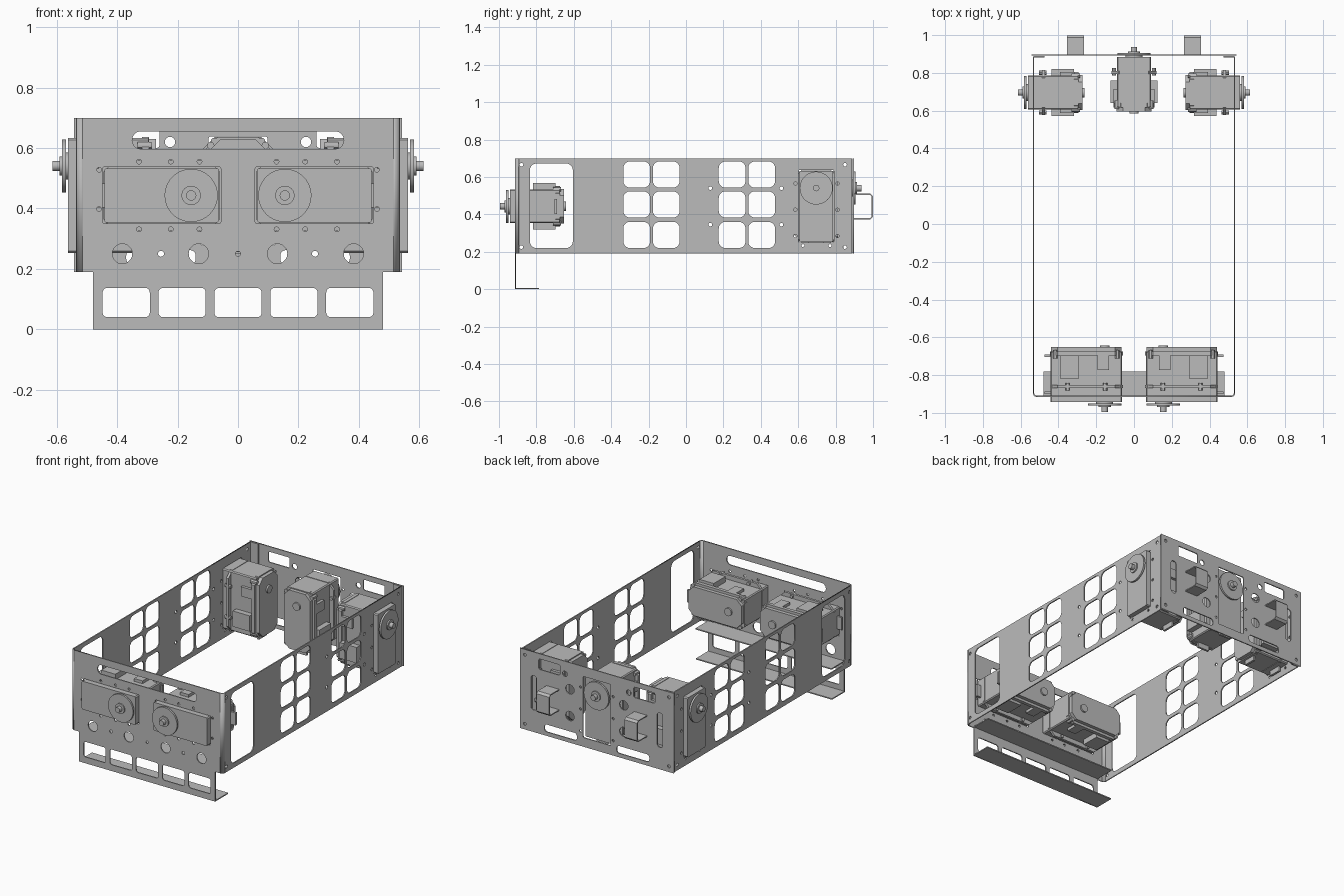
import bpy, bmesh
from math import cos, sin, pi, radians
from mathutils import Matrix, Vector

cube = bpy.data.objects.get("Cube")
if cube:
    bpy.data.objects.remove(cube, do_unlink=True)

grey = bpy.data.materials.new("plain grey")
grey.use_nodes = True
tone = (0.5, 0.5, 0.5, 1)
grey.diffuse_color = tone
grey.node_tree.nodes["Principled BSDF"].inputs["Base Color"].default_value = tone

X, Y, Z = Vector((1, 0, 0)), Vector((0, 1, 0)), Vector((0, 0, 1))
T = 0.007          # sheet thickness
LOW, TOP = 0.19, 0.70
SIDE, FRONT, BACK = 0.532, -0.912, 0.895
BEND = 0.018


def frame(a, b, c, loc):
    """Matrix whose local axes are a, b, c."""
    m = Matrix((a, b, c)).transposed().to_4x4()
    m.translation = loc
    return m


def add(name, mesh, matrix=None):
    obj = bpy.data.objects.new(name, mesh)
    bpy.context.collection.objects.link(obj)
    if matrix:
        obj.matrix_world = matrix
    if not mesh.materials:
        mesh.materials.append(grey)
    return obj


# ---- sheet metal helpers ----
def rounded(x0, x1, y0, y1, r):
    pts = []
    corners = [(x1 - r, y1 - r), (x0 + r, y1 - r), (x0 + r, y0 + r), (x1 - r, y0 + r)]
    for q, (cx, cy) in enumerate(corners):
        for i in range(6):
            a = (q + i / 5) * pi / 2
            pts.append((cx + r * cos(a), cy + r * sin(a)))
    return pts


def circle(x, y, r, n=20):
    return [(x + r * cos(2 * pi * i / n), y + r * sin(2 * pi * i / n)) for i in range(n)]


def both(holes):
    """Holes plus their mirror images across the local vertical axis."""
    return holes + [[(-x, y) for x, y in h] for h in holes]


def panel(name, outline, holes, matrix):
    curve = bpy.data.curves.new(name, "CURVE")
    curve.dimensions, curve.fill_mode, curve.extrude = "2D", "BOTH", T / 2
    for pts in [outline] + holes:
        s = curve.splines.new("POLY")
        s.points.add(len(pts) - 1)
        for p, (x, y) in zip(s.points, pts):
            p.co = (x, y, 0, 1)
        s.use_cyclic_u = True
    temp = bpy.data.objects.new(name + "_curve", curve)
    bpy.context.collection.objects.link(temp)
    dg = bpy.context.evaluated_depsgraph_get()
    mesh = bpy.data.meshes.new_from_object(temp.evaluated_get(dg))
    bpy.data.objects.remove(temp, do_unlink=True)
    return add(name, mesh, matrix)


def strip(name, pts, sweep):
    """Bent strip: a path of points swept along a vector and thickened."""
    bm = bmesh.new()
    rows = [(bm.verts.new(p), bm.verts.new(Vector(p) + sweep)) for p in pts]
    for (a, b), (c, d) in zip(rows, rows[1:]):
        bm.faces.new((a, c, d, b))
    mesh = bpy.data.meshes.new(name)
    bm.to_mesh(mesh)
    bm.free()
    obj = add(name, mesh)
    mod = obj.modifiers.new("thickness", "SOLIDIFY")
    mod.thickness, mod.offset = T, 0
    return obj


def servo_screws(cx, cz, sx):
    """Screw holes round an opening lying along x; sx points to the shaft end."""
    holes = [circle(cx + sx * u, cz + v, 0.008, 10)
             for u in (-0.075, 0.03, 0.125) for v in (-0.112, 0.112)]
    return holes + [circle(cx - sx * 0.207, cz + v, 0.008, 10) for v in (-0.045, 0.085)]


# ---- front panel with lower lip ----
e = SIDE - BEND
outline = [(-0.48, 0), (0.48, 0), (0.48, LOW), (e, LOW), (e, TOP), (-e, TOP), (-e, LOW), (-0.48, LOW)]
holes = [rounded(-0.35, 0.35, 0.597, 0.655, 0.028), circle(0, 0.25, 0.008)]
holes += [rounded(c * 0.185 - 0.078, c * 0.185 + 0.078, 0.04, 0.137, 0.015) for c in range(-2, 3)]
holes += both([rounded(0.057, 0.448, 0.35, 0.537, 0.006), circle(0.13, 0.25, 0.033),
               circle(0.383, 0.25, 0.033), circle(0.255, 0.25, 0.01)]
              + servo_screws(0.2525, 0.443, -1))
panel("front_panel", outline, holes, frame(X, Z, -Y, (0, FRONT, 0)))
strip("lip_bottom_flange", [(-0.48, FRONT, T / 2), (-0.48, -0.785, T / 2)], X * 0.96)
strip("lip_top_flange", [(-0.48, FRONT, LOW + T), (-0.48, -0.78, LOW + T)], X * 0.96)

# ---- side panels ----
y0, y1 = FRONT + BEND, BACK - 0.01
outline = [(y0, LOW), (y1, LOW), (y1, TOP), (y0, TOP)]
holes = [rounded(-0.835, -0.605, 0.22, 0.672, 0.035), rounded(0.602, 0.79, 0.25, 0.637, 0.006)]
for start in (-0.335, 0.175):
    for y in (start, start + 0.158):
        for z in (0.22, 0.383, 0.543):
            holes.append(rounded(y, y + 0.143, z, z + 0.14, 0.035))
holes += [circle(y, z, 0.009, 10) for y in (0.585, 0.81) for z in (0.285, 0.425, 0.565)]
holes += [circle(y, 0.233, 0.008, 10) for y in (0.625, 0.77)]
holes += [circle(y, z, 0.01, 10) for y in (-0.88, 0.85) for z in (0.225, 0.665)]
holes += [circle(y, z, 0.01, 10) for y in (0.13, 0.51) for z in (0.345, 0.54)]
for s, label in ((1, "left"), (-1, "right")):
    panel(label + "_side_panel", outline, holes, frame(Y, Z, X, (s * SIDE, 0, 0)))
    arc = [(s * (e + BEND * sin(a * pi / 12)), y0 - BEND * cos(a * pi / 12), LOW) for a in range(7)]
    strip(label + "_front_bend", arc, Z * (TOP - LOW))
    strip(label + "_rear_flange", [(s * SIDE, y1, LOW), (s * 0.475, y1, LOW)], Z * (TOP - LOW))

# ---- back panel with hooks ----
outline = [(-0.543, LOW), (0.543, LOW), (0.543, TOP), (-0.543, TOP)]
holes = [rounded(-0.097, 0.097, 0.248, 0.638, 0.006)]
holes += both([rounded(0.26, 0.41, 0.60, 0.667, 0.01), rounded(0.425, 0.465, 0.33, 0.55, 0.019),
               rounded(0.14, 0.37, 0.215, 0.262, 0.018), circle(0.225, 0.62, 0.017),
               circle(0.19, 0.53, 0.03), circle(0.19, 0.36, 0.03),
               circle(0.508, 0.225, 0.01, 10), circle(0.508, 0.665, 0.01, 10)]
              + [circle(0.115, z, 0.008, 10) for z in (0.285, 0.425, 0.565)])
panel("back_panel", outline, holes, frame(X, Z, -Y, (0, BACK, 0)))
for s, label in ((1, "left"), (-1, "right")):
    x = s * 0.31 - 0.045
    path = [(x, BACK, 0.507), (x, 0.985, 0.507), (x, 0.996, 0.496),
            (x, 0.996, 0.388), (x, 0.985, 0.377), (x, BACK, 0.377)]
    strip(label + "_rear_hook", path, X * 0.09)


# ---- servo meshes: x along the body, z out through the panel ----
def prism(bm, pts, z0, z1):
    low = [bm.verts.new((x, y, z0)) for x, y in pts]
    high = [bm.verts.new((x, y, z1)) for x, y in pts]
    bm.faces.new(low[::-1])
    bm.faces.new(high)
    for i in range(len(pts)):
        j = (i + 1) % len(pts)
        bm.faces.new((low[i], low[j], high[j], high[i]))


def octagon(u, v, c):
    return [(u, v - c), (u - c, v), (c - u, v), (-u, v - c), (-u, c - v), (c - u, -v), (u - c, -v), (u, c - v)]


def box(x0, x1, y0, y1):
    return [(x0, y0), (x1, y0), (x1, y1), (x0, y1)]


def build(name, parts):
    bm = bmesh.new()
    for pts, z0, z1 in parts:
        prism(bm, pts, z0, z1)
    mesh = bpy.data.meshes.new(name)
    bm.to_mesh(mesh)
    bm.free()
    return mesh


SHAFT = 0.0975
case = [(octagon(0.19, 0.09, 0.006), -0.235, 0.03),
        (octagon(0.187, 0.092, 0.035), -0.26, -0.235),
        (octagon(0.193, 0.108, 0.04), -0.237, -0.215),
        (octagon(0.193, 0.118, 0.04), -0.06, -0.045),
        (box(-0.14, -0.04, -0.125, 0.125), -0.215, -0.095),
        (box(0.06, 0.12, -0.108, 0.108), -0.215, -0.14),
        (box(-0.222, -0.18, -0.04, 0.04), -0.222, -0.208),
        (box(-0.222, -0.18, -0.04, 0.04), -0.025, -0.012)]
case += [(circle(u, v, 0.012, 12), -0.245, -0.2) for u in (-0.165, 0.165) for v in (-0.09, 0.09)]
case += [(circle(u, v, 0.011, 12), -0.07, -0.03) for u in (-0.1, 0.1) for v in (-0.105, 0.105)]
servo_parts = {
    "servo_case": build("servo_case", case),
    "servo_horn": build("servo_horn", [(circle(SHAFT, 0, 0.088, 40), 0.038, 0.05),
                                       (circle(SHAFT, 0, 0.045, 32), 0.03, 0.038)]),
    "servo_shaft": build("servo_shaft", [(circle(SHAFT, 0, 0.032, 24), 0.05, 0.058),
                                         (circle(SHAFT, 0, 0.017, 20), 0.05, 0.082),
                                         (circle(SHAFT, 0, 0.025, 24), -0.27, -0.26)])}


def servo(prefix, along, out, loc):
    for part, mesh in servo_parts.items():
        add(prefix + "_" + part, mesh, frame(along, out.cross(along), out, loc))


for s, label in ((1, "left"), (-1, "right")):
    servo("front_" + label, -s * X, -Y, (s * 0.2525, FRONT, 0.443))
    servo("side_" + label, Z, s * X, (s * SIDE, 0.696, 0.443))
servo("rear_centre", Z, Y, (0, 0.855, 0.443))

# ---- smooth round parts, keep edges sharp ----
bpy.ops.object.select_all(action="DESELECT")
for obj in bpy.context.collection.objects:
    if obj.type == "MESH" and ("servo" in obj.name or "bend" in obj.name):
        obj.select_set(True)
        bpy.context.view_layer.objects.active = obj
bpy.ops.object.shade_smooth_by_angle(angle=radians(30))
